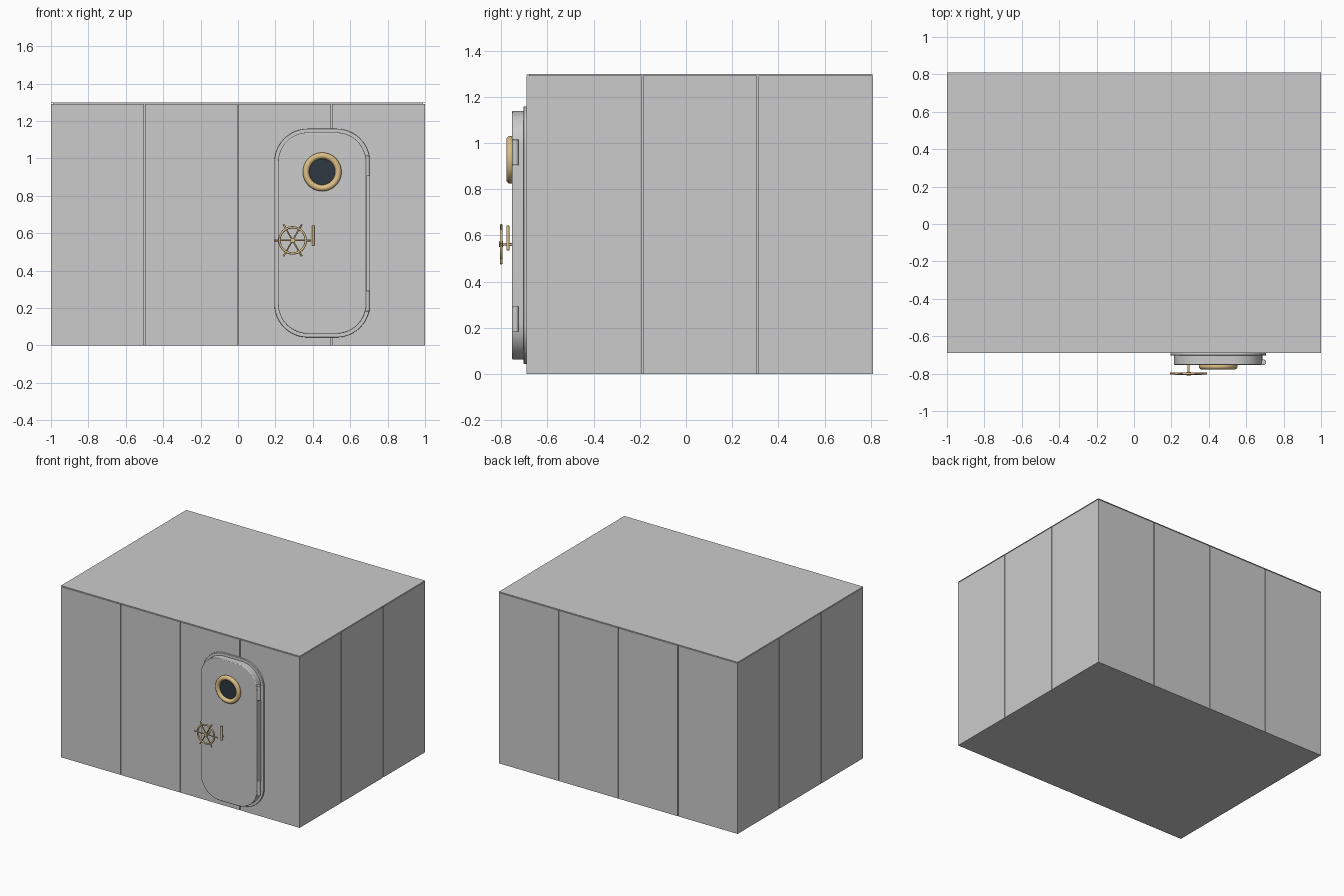
import bpy, bmesh
from math import pi, sin, cos
from mathutils import Vector

if "Cube" in bpy.data.objects:
    bpy.data.objects.remove(bpy.data.objects["Cube"])


def material(name, rgb):
    m = bpy.data.materials.new(name)
    m.diffuse_color = (*rgb, 1)
    m.use_nodes = True
    m.node_tree.nodes["Principled BSDF"].inputs["Base Color"].default_value = m.diffuse_color
    return m


BRASS = material("brass", (0.72, 0.52, 0.24))
GLASS = material("dark_glass", (0.025, 0.04, 0.05))


def finish(ob, name, mat=None, smooth=True, bevel=0):
    ob.name = name
    if mat:
        ob.data.materials.append(mat)
    if smooth:
        bpy.ops.object.select_all(action='DESELECT')
        ob.select_set(True)
        bpy.context.view_layer.objects.active = ob
        bpy.ops.object.shade_smooth_by_angle()
    if bevel:
        b = ob.modifiers.new("soft_edge", 'BEVEL')
        b.width, b.segments, b.limit_method = bevel, 3, 'ANGLE'
    return ob


def prism(name, pts, direction, **kw):
    """Extrude a closed outline of 3D points along a direction."""
    bm = bmesh.new()
    face = bm.faces.new([bm.verts.new(p) for p in pts])
    new = bmesh.ops.extrude_face_region(bm, geom=[face], use_keep_orig=True)["geom"]
    bmesh.ops.translate(bm, vec=direction,
                        verts=[v for v in new if isinstance(v, bmesh.types.BMVert)])
    bmesh.ops.recalc_face_normals(bm, faces=bm.faces)
    me = bpy.data.meshes.new(name)
    bm.to_mesh(me)
    bm.free()
    ob = bpy.data.objects.new(name, me)
    bpy.context.collection.objects.link(ob)
    return finish(ob, name, **kw)


def box(name, lo, hi):
    pts = [(lo[0], lo[1], lo[2]), (hi[0], lo[1], lo[2]),
           (hi[0], hi[1], lo[2]), (lo[0], hi[1], lo[2])]
    return prism(name, pts, (0, 0, hi[2] - lo[2]), smooth=False)


def rod(name, a, b, r, mat=None, bevel=0, sides=24):
    a, b = Vector(a), Vector(b)
    bpy.ops.mesh.primitive_cylinder_add(vertices=sides, radius=r, depth=(b - a).length,
                                        location=(a + b) / 2)
    ob = bpy.context.object
    ob.rotation_euler = (b - a).to_track_quat('Z', 'Y').to_euler()
    return finish(ob, name, mat, bevel=bevel)


def ring(name, c, major, minor, mat):
    bpy.ops.mesh.primitive_torus_add(location=c, rotation=(pi / 2, 0, 0), major_radius=major,
                                     minor_radius=minor, major_segments=64, minor_segments=16)
    return finish(bpy.context.object, name, mat)


# Panelled walls: plan outline with a narrow notch at every panel seam
Y0, Y1, GAP, DEEP = -0.69, 0.81, 0.003, 0.01


def wall_side(start, end, panels):
    start, end = Vector((*start, 0)), Vector((*end, 0))
    along = (end - start).normalized()
    inward = Vector((-along.y, along.x, 0)) * DEEP
    pts = [start]
    for i in range(1, panels):
        p = start.lerp(end, i / panels)
        a, b = p - along * GAP, p + along * GAP
        pts += [a, a + inward, b + inward, b]
    return pts


outline = (wall_side((-1, Y0), (1, Y0), 4) + wall_side((1, Y0), (1, Y1), 3)
           + wall_side((1, Y1), (-1, Y1), 4) + wall_side((-1, Y1), (-1, Y0), 3))
prism("wall_panels", outline, (0, 0, 1.292), smooth=False)
box("roof_joint", (-0.99, Y0 + 0.01, 1.28), (0.99, Y1 - 0.01, 1.298))
box("roof", (-1, Y0, 1.296), (1, Y1, 1.3))


# Door frame and door
def rounded_slab(name, half_w, half_h, r, y0, y1, bevel):
    pts = []
    for k, (sx, sz) in enumerate([(1, 1), (-1, 1), (-1, -1), (1, -1)]):
        for i in range(13):
            t = (k + i / 12) * pi / 2
            pts.append((0.45 + sx * (half_w - r) + r * cos(t), y0,
                        0.601 + sz * (half_h - r) + r * sin(t)))
    prism(name, pts, (0, y1 - y0, 0), bevel=bevel)


rounded_slab("door_frame", 0.256, 0.558, 0.18, -0.68, -0.703, 0.003)
rounded_slab("door", 0.236, 0.538, 0.16, -0.70, -0.753, 0.005)

# Hinges
for z in (0.238, 0.96):
    rod("hinge", (0.692, -0.739, z - 0.055), (0.692, -0.739, z + 0.055), 0.0145, bevel=0.002)

# Porthole
ring("porthole_rim", (0.45, -0.761, 0.928), 0.0865, 0.017, BRASS)
rod("porthole_glass", (0.45, -0.745, 0.928), (0.45, -0.759, 0.928), 0.08, GLASS, sides=64)

# Hand wheel
hub = Vector((0.292, -0.80, 0.562))
ring("wheel_rim", hub, 0.070, 0.006, BRASS)
rod("wheel_shaft", hub + Vector((0, 0.055, 0)), hub, 0.006, BRASS)
rod("wheel_hub", hub + Vector((0, 0.008, 0)), hub - Vector((0, 0.009, 0)), 0.013, BRASS, 0.002)
for i in range(6):
    d = Vector((cos(i * pi / 3), 0, sin(i * pi / 3)))
    rod("wheel_spoke", hub, hub + d * 0.075, 0.004, BRASS, sides=12)
    rod("wheel_grip", hub + d * 0.073, hub + d * 0.099, 0.005, BRASS, 0.0015, sides=12)

# Latch lever
rod("lever_stem", (0.402, -0.745, 0.56), (0.402, -0.773, 0.56), 0.006, BRASS)
rod("lever_handle", (0.402, -0.771, 0.535), (0.402, -0.771, 0.642), 0.007, BRASS, 0.002)
